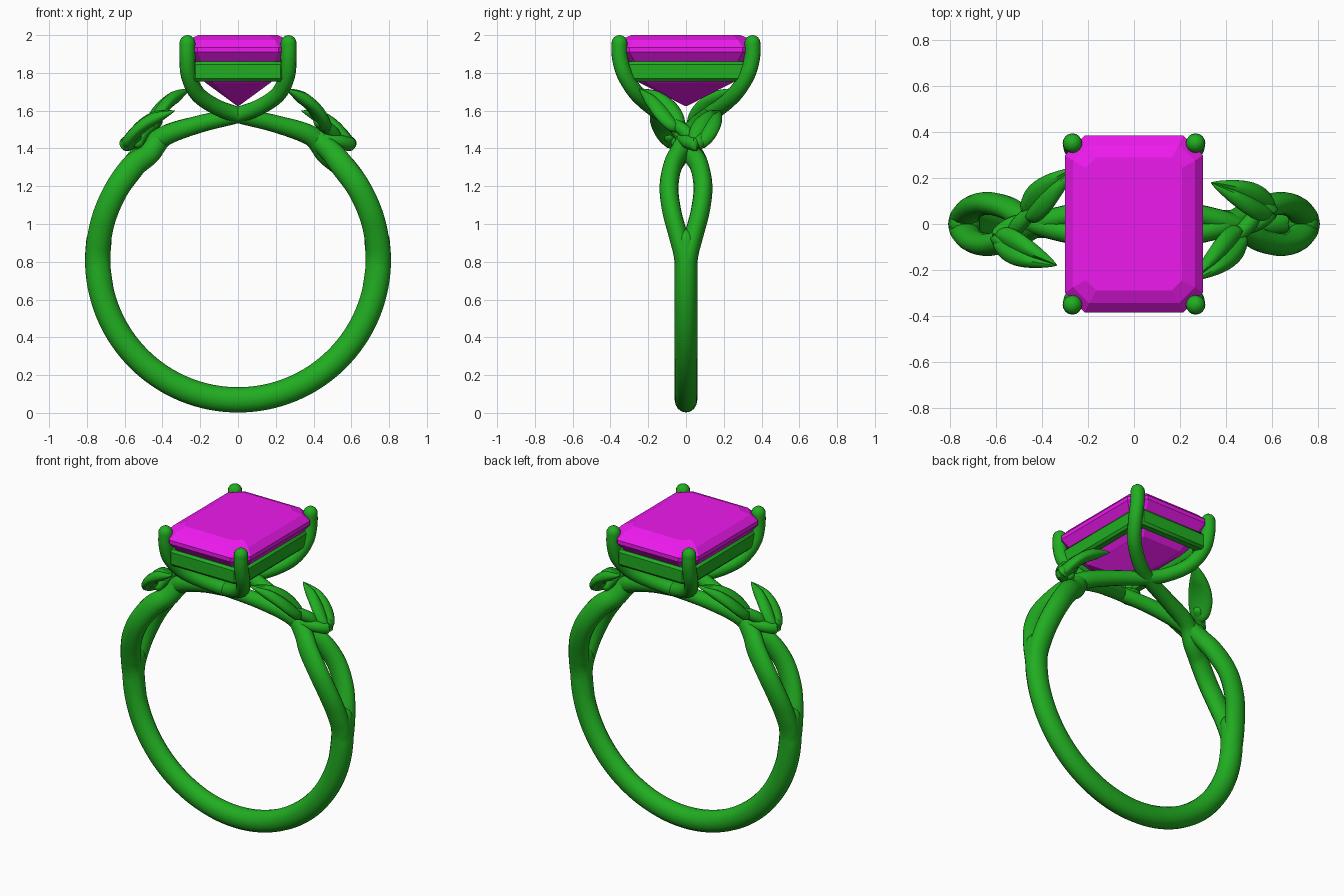
import bpy, bmesh, math
from mathutils import Vector

if "Cube" in bpy.data.objects:
    bpy.data.objects.remove(bpy.data.objects["Cube"])


def material(name, color):
    m = bpy.data.materials.new(name)
    m.diffuse_color = (*color, 1)
    m.use_nodes = True
    m.node_tree.nodes["Principled BSDF"].inputs["Base Color"].default_value = m.diffuse_color
    return m


METAL = material("green_metal", (0.015, 0.42, 0.015))
STONE = material("magenta_stone", (0.85, 0.01, 0.85))


def loft(name, rings, mat, smooth=None, wrap=False):
    """Skin a list of equal-sized vertex rings; cap the ends unless wrapped."""
    bm = bmesh.new()
    vs = [[bm.verts.new(p) for p in r] for r in rings]
    n = len(vs[0])
    for i in range(len(vs) if wrap else len(vs) - 1):
        a, b = vs[i], vs[(i + 1) % len(vs)]
        for j in range(n):
            bm.faces.new((a[j], a[(j + 1) % n], b[(j + 1) % n], b[j]))
    if not wrap:
        bm.faces.new(vs[0])
        bm.faces.new(vs[-1])
    bmesh.ops.recalc_face_normals(bm, faces=bm.faces)
    me = bpy.data.meshes.new(name)
    bm.to_mesh(me)
    bm.free()
    ob = bpy.data.objects.new(name, me)
    bpy.context.collection.objects.link(ob)
    me.materials.append(mat)
    if smooth:
        bpy.ops.object.select_all(action='DESELECT')
        bpy.context.view_layer.objects.active = ob
        ob.select_set(True)
        bpy.ops.object.shade_smooth_by_angle(angle=math.radians(smooth))
    return ob


def spline(keys, steps=6):
    """Catmull-Rom through tuples of any length."""
    k = [keys[0]] + keys + [keys[-1]]
    out = []
    for i in range(1, len(k) - 2):
        for s in range(steps):
            t = s / steps
            out.append([0.5 * (2 * b + (c - a) * t + (2 * a - 5 * b + 4 * c - d) * t * t
                               + (3 * b - a - 3 * c + d) * t ** 3)
                        for a, b, c, d in zip(*k[i - 1:i + 3])])
    return out + [list(keys[-1])]


def tube(name, keys, steps=6, sides=16):
    """Sweep an ellipse along keys (x, y, z, radial radius, y radius), domed ends."""
    pts = spline(keys, steps)
    P = [Vector(p[:3]) for p in pts]
    rings = []

    def ring(i, off=0.0, scale=1.0):
        t = (P[min(i + 1, len(P) - 1)] - P[max(i - 1, 0)]).normalized()
        side = (Vector((0, 1, 0)) - t * t.y).normalized()
        up = t.cross(side)
        c, (ra, rb) = P[i] + t * off, pts[i][3:5]
        return [c + up * (ra * scale * math.cos(a)) + side * (rb * scale * math.sin(a))
                for a in (2 * math.pi * j / sides for j in range(sides))]

    dome = [math.radians(a) for a in (84, 64, 42, 20)]
    r0, r1 = pts[0][4], pts[-1][4]
    rings += [ring(0, -r0 * math.sin(a), math.cos(a)) for a in dome]
    rings += [ring(i) for i in range(len(P))]
    rings += [ring(len(P) - 1, r1 * math.sin(a), math.cos(a)) for a in reversed(dome)]
    return loft(name, rings, METAL, 60)


CZ, R = 0.812, 0.743


def polar(deg, y, ra, rb, dr=0.0):
    a = math.radians(deg)
    return ((R + dr) * math.cos(a), y, CZ + (R + dr) * math.sin(a), ra, rb)


# Plain lower band
tube("band", [polar(d, 0, 0.067, 0.06) for d in range(-188, 9, 7)], 3)

# Split shank strands: part, cross, then sweep past the centre to the far prongs
split = [(-15, .004), (0, .012), (10, .042), (20, .075), (31, .09), (42, .07), (50, .03)]
rise = [(.385, .012, 1.468, .053, .048), (.2, .06, 1.53, .046, .045), (0, .12, 1.578, .043, .043),
        (-.12, .185, 1.622, .042, .042), (-.215, .26, 1.69, .042, .042),
        (-.26, .322, 1.785, .042, .042), (-.268, .35, 1.88, .042, .042),
        (-.268, .352, 1.958, .042, .042)]
for k, side_name in ((1, "right"), (-1, "left")):
    for s, place in ((1, "a"), (-1, "b")):
        keys = [polar(d, -s * y, .064 if d < 45 else .058, .05, s * .012 if d == 50 else 0)
                for d, y in split]
        keys += [(x, s * y, z, a, b) for x, y, z, a, b in rise]
        keys = [(k * x, k * y, z, a, b) for x, y, z, a, b in keys]
        tube(f"{side_name}_strand_prong_{place}", keys)


def octagon(hx, hy, c, z):
    """Rectangle with cut corners."""
    q = [(hx, hy - c), (hx - c, hy)]
    pts = q + [(-x, y) for x, y in reversed(q)]
    return [(x, y, z) for x, y in pts + [(-x, -y) for x, y in pts]]


# Emerald-cut stone
loft("gemstone", [octagon(*r) for r in (
    (.004, .006, .001, 1.625), (.175, .25, .04, 1.75), (.26, .34, .07, 1.855),
    (.30, .385, .085, 1.91), (.30, .385, .085, 1.935), (.265, .345, .07, 1.975),
    (.21, .29, .045, 2.0))], STONE)

# Basket rail under the stone
rail = [(.01, 1.755), (.0, 1.77), (.0, 1.845), (.01, 1.86), (-.05, 1.86),
        (-.06, 1.845), (-.06, 1.77), (-.05, 1.755)]
rail[0], rail[3] = (-.012, 1.755), (-.012, 1.86)
loft("basket_rail", [octagon(.275 + o, .36 + o, .05 + o * .4, z) for o, z in rail],
     METAL, 35, wrap=True)


def leaf(name, base, tip, width, k):
    """Plump pointed leaf with a creased midrib, facing away from the finger."""
    b, t = Vector(base), Vector(tip)
    d = (t - b).normalized()
    out = Vector((b.x + t.x, (b.y + t.y) * .6, b.z + t.z - 2 * CZ))
    n = (out - d * out.dot(d)).normalized()
    w = d.cross(n)
    rings = []
    for i in range(17):
        u = i / 16
        half = width * max(0.02, math.sin(math.pi * u ** 0.85) ** 0.75 * (1 - .25 * u)
                           + .35 * (1 - u) ** 3)
        c = b.lerp(t, u) + n * (0.035 * math.sin(math.pi * u))
        ring = []
        for j in range(20):
            a = 2 * math.pi * j / 20
            x, h = math.cos(a), math.sin(a)
            th = min(.036, half * .7) * h
            if h > 0:
                th -= 0.018 * math.exp(-(x / .22) ** 2) * min(1, half / .04)
            p = c + w * (half * x) + n * th
            ring.append((k * p.x, k * p.y, p.z))
        rings.append(ring)
    loft(name, rings, METAL, 50)


# Leaves and their little stems, two per shoulder, half-turn symmetric
for k, side_name in ((1, "right"), (-1, "left")):
    leaf(f"{side_name}_upper_leaf", (.47, -.035, 1.50), (.255, -.245, 1.715), .078, k)
    leaf(f"{side_name}_lower_leaf", (.60, .055, 1.415), (.335, .18, 1.60), .076, k)
    tube(f"{side_name}_upper_stem", [(k * .53, k * .05, 1.43, .03, .03),
                                     (k * .50, k * .0, 1.485, .035, .035),
                                     (k * .43, k * -.07, 1.54, .03, .03)])
    tube(f"{side_name}_lower_stem", [(k * .47, k * -.02, 1.45, .03, .03),
                                     (k * .545, k * .01, 1.435, .035, .035),
                                     (k * .59, k * .06, 1.425, .038, .038),
                                     (k * .54, k * .09, 1.465, .03, .03)])
